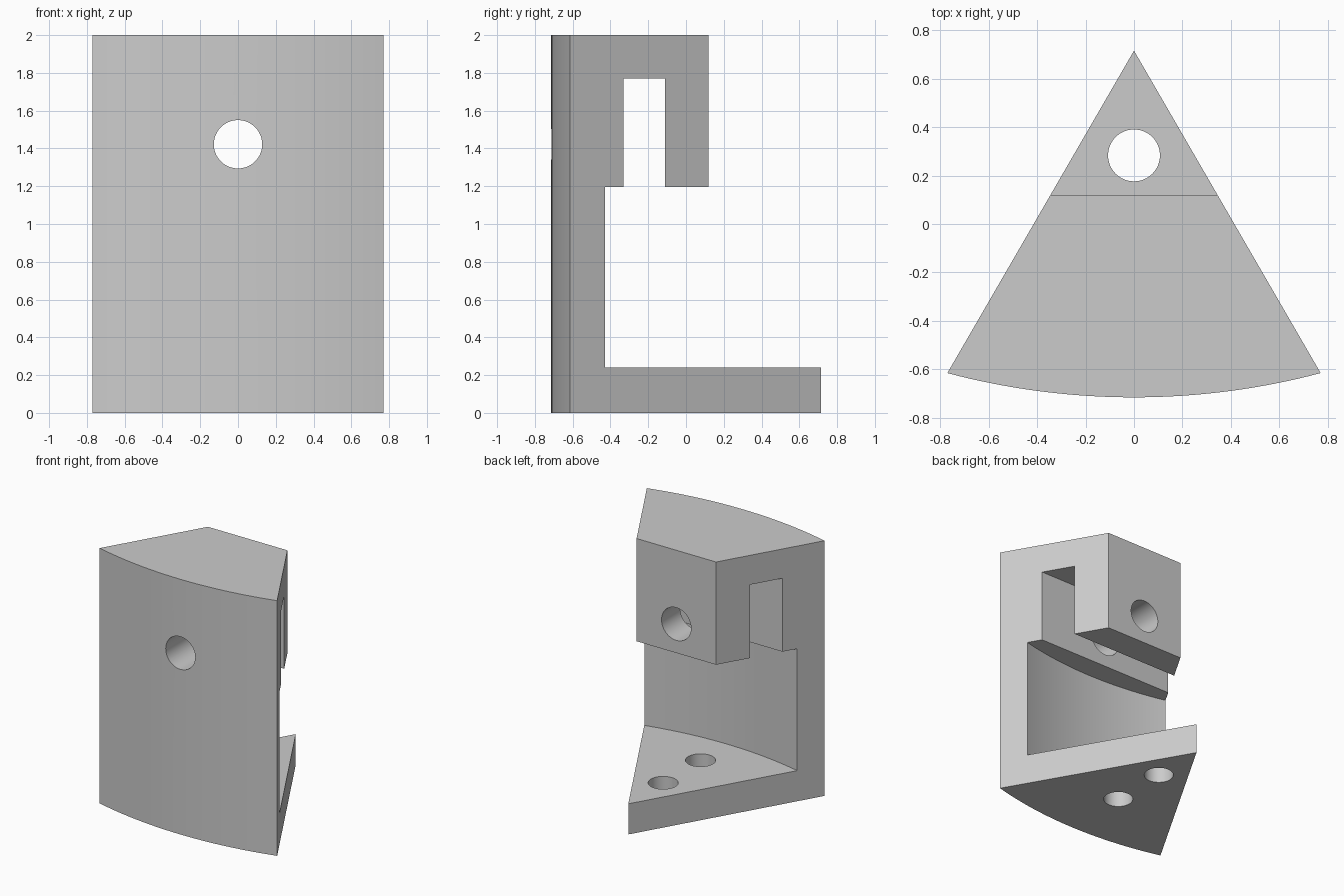
import bpy, bmesh, math

cube = bpy.data.objects.get("Cube")
if cube:
    bpy.data.objects.remove(cube, do_unlink=True)

# Main dimensions
APEX_Y, HALF_W, CORNER_Y, FRONT_Y = 0.715, 0.77, -0.615, -0.715
SAG = CORNER_Y - FRONT_Y
OUTER_R = (HALF_W ** 2 + SAG ** 2) / (2 * SAG)
CENTRE_Y = FRONT_Y + OUTER_R
INNER_R = math.hypot(0.663, CENTRE_Y + 0.43)

grey = bpy.data.materials.new("plain grey")
grey.use_nodes = True
colour = (0.6, 0.6, 0.6, 1)
grey.diffuse_color = colour
grey.node_tree.nodes["Principled BSDF"].inputs["Base Color"].default_value = colour


def arc(radius, half_width, steps=32):
    """Points along a shallow front arc, from -x to +x."""
    a = math.asin(half_width / radius)
    angles = [a * (2 * i / steps - 1) for i in range(steps + 1)]
    return [(radius * math.sin(t), CENTRE_Y - radius * math.cos(t)) for t in angles]


def prism(name, outline, z0, z1):
    """Extrude a plan outline between two heights."""
    bm = bmesh.new()
    face = bm.faces.new([bm.verts.new((x, y, z0)) for x, y in outline])
    top = bmesh.ops.extrude_face_region(bm, geom=[face])["geom"]
    verts = [v for v in top if isinstance(v, bmesh.types.BMVert)]
    bmesh.ops.translate(bm, verts=verts, vec=(0, 0, z1 - z0))
    bmesh.ops.recalc_face_normals(bm, faces=bm.faces)
    mesh = bpy.data.meshes.new(name)
    bm.to_mesh(mesh)
    bm.free()
    mesh.materials.append(grey)
    obj = bpy.data.objects.new(name, mesh)
    bpy.context.collection.objects.link(obj)
    return obj


def slab(name, y0, y1, z0, z1):
    return prism(name, [(-1, y0), (1, y0), (1, y1), (-1, y1)], z0, z1)


def drill(name, radius, location, depth, tilt=0):
    bpy.ops.mesh.primitive_cylinder_add(vertices=64, radius=radius, depth=depth,
                                        location=location, rotation=(tilt, 0, 0))
    obj = bpy.context.object
    obj.name = name
    obj.data.materials.append(grey)
    return obj


# Wedge block with a curved front
bracket = prism("wedge_bracket", arc(OUTER_R, HALF_W) + [(0, APEX_Y)], 0, 2)

cutters = [
    # Open space between base and top, with a curved wall behind it
    prism("opening_cutter", arc(INNER_R, 1) + [(1, 1), (-1, 1)], 0.24, 1.195),
    # Upward slot and the flat back of the top block
    slab("slot_cutter", -0.33, -0.11, 1.0, 1.77),
    slab("back_cutter", 0.12, 1.0, 1.0, 2.2),
    # Horizontal bore and the two base holes
    drill("bore_cutter", 0.128, (0, 0, 1.422), 3, math.pi / 2),
    drill("rear_hole_cutter", 0.107, (0, 0.283, 0.1), 0.6),
    drill("front_hole_cutter", 0.107, (0, -0.18, 0.1), 0.6),
]

bpy.ops.object.select_all(action="DESELECT")
bracket.select_set(True)
bpy.context.view_layer.objects.active = bracket
for cutter in cutters:
    mod = bracket.modifiers.new(cutter.name, "BOOLEAN")
    mod.operation = "DIFFERENCE"
    mod.solver = "EXACT"
    mod.object = cutter
    bpy.ops.object.modifier_apply(modifier=mod.name)
    bpy.data.objects.remove(cutter, do_unlink=True)

bpy.ops.object.shade_smooth_by_angle(angle=math.radians(30))
